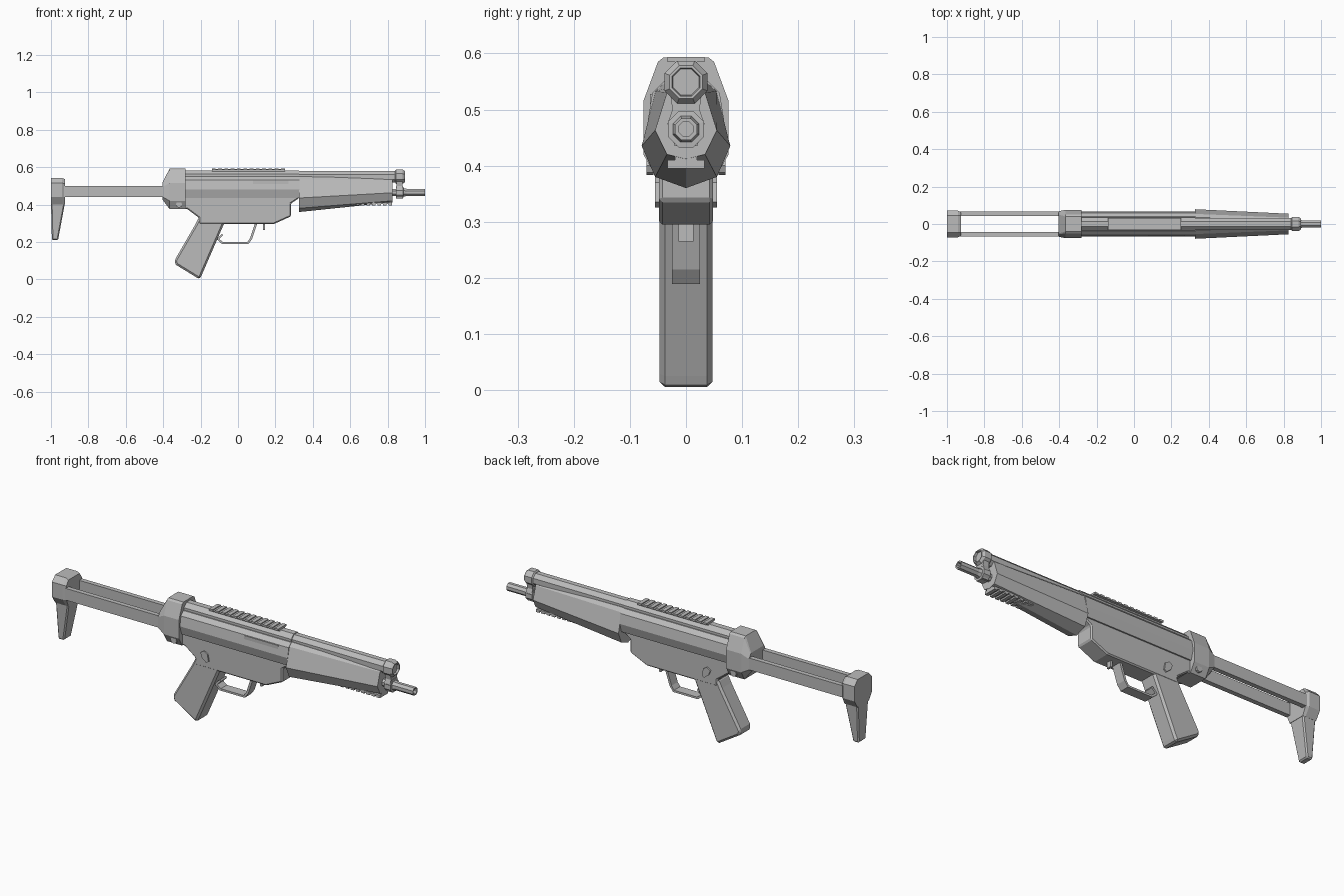
import bpy, bmesh, math
from mathutils import Matrix

cube = bpy.data.objects.get("Cube")
if cube:
    bpy.data.objects.remove(cube, do_unlink=True)

grey = bpy.data.materials.new("gunmetal_grey")
grey.use_nodes = True
COLOUR = (0.5, 0.5, 0.5, 1)
grey.diffuse_color = COLOUR
grey.node_tree.nodes["Principled BSDF"].inputs["Base Color"].default_value = COLOUR


def finish(name, bm, bevel=0):
    bmesh.ops.recalc_face_normals(bm, faces=bm.faces)
    mesh = bpy.data.meshes.new(name)
    bm.to_mesh(mesh)
    bm.free()
    mesh.materials.append(grey)
    obj = bpy.data.objects.new(name, mesh)
    bpy.context.collection.objects.link(obj)
    if bevel:
        mod = obj.modifiers.new("Chamfer", "BEVEL")
        mod.width, mod.segments = bevel, 1
        mod.limit_method, mod.angle_limit = "ANGLE", math.radians(50)
    return obj


def bridge(bm, rings):
    """Skin closed rings of points and cap both ends."""
    loops = [[bm.verts.new(p) for p in ring] for ring in rings]
    n = len(loops[0])
    for a, b in zip(loops, loops[1:]):
        for i in range(n):
            j = (i + 1) % n
            bm.faces.new((a[i], a[j], b[j], b[i]))
    bm.faces.new(loops[0])
    bm.faces.new(loops[-1])


def loft(name, sections, bevel=0):
    """Symmetric sections along x, each half outline as (y, z) from top to bottom."""
    bm = bmesh.new()
    rings = []
    for x, half in sections:
        other = [(-y, z) for y, z in reversed(half) if y > 0]
        rings.append([(x, y, z) for y, z in half + other])
    bridge(bm, rings)
    return finish(name, bm, bevel)


def slab(name, outline, half, bevel=0, y=0):
    """Side outline (x, z) extruded across y."""
    bm = bmesh.new()
    bridge(bm, [[(x, y + s * half, z) for x, z in outline] for s in (-1, 1)])
    return finish(name, bm, bevel)


def add_box(bm, x0, x1, half, z0, z1, y=0):
    m = Matrix.Translation(((x0 + x1) / 2, y, (z0 + z1) / 2))
    m = m @ Matrix.Diagonal((x1 - x0, 2 * half, z1 - z0, 1))
    bmesh.ops.create_cube(bm, size=1, matrix=m)


def turned(name, z, profile, sides=8):
    """Faceted part around the x axis, profile as (x, radius)."""
    turn = math.pi / sides
    bm = bmesh.new()
    bridge(bm, [[(x, r * math.cos(turn * (2 * i + 1)), z + r * math.sin(turn * (2 * i + 1)))
                 for i in range(sides)] for x, r in profile])
    return finish(name, bm)


def toothed_rail(name, x0, x1, count, base, tip, half):
    mid = (base + tip) / 2
    bm = bmesh.new()
    add_box(bm, x0, x1, half * 0.6, min(base, mid), max(base, mid))
    add_box(bm, x0, x1, half, min(mid, (mid + tip) / 2), max(mid, (mid + tip) / 2))
    step = (x1 - x0) / (count - 0.4)
    for i in range(count):
        a = x0 + i * step
        add_box(bm, a, a + step * 0.6, half, min(mid, tip), max(mid, tip))
    return finish(name, bm)


# Shoulder stock: plate, tapered toe and twin rails
butt = [(0.045, 0.542), (0.071, 0.515), (0.071, 0.44), (0.045, 0.40)]
butt_front = [(0.045, 0.535), (0.062, 0.51), (0.062, 0.44), (0.045, 0.40)]
loft("butt_plate", [(-1, butt), (-0.94, butt), (-0.925, butt_front)])
bm = bmesh.new()
bridge(bm, [[(x0, -w, z), (x1, -w, z), (x1, w, z), (x0, w, z)]
            for x0, x1, w, z in ((-1, -0.925, 0.045, 0.41), (-0.995, -0.962, 0.03, 0.21))])
finish("butt_toe", bm, 0.006)
for side, label in ((1, "left"), (-1, "right")):
    bm = bmesh.new()
    add_box(bm, -0.93, -0.39, 0.012, 0.44, 0.50, side * 0.054)
    finish("stock_rail_" + label, bm)

# Receiver body with rear cap
body = [(0.04, 0.55), (0.06, 0.53), (0.068, 0.48), (0.055, 0.435)]
loft("receiver", [(-0.29, body), (0.328, body)])
cap = [(0.04, 0.593), (0.05, 0.585), (0.076, 0.515), (0.076, 0.42), (0.05, 0.375)]
cap_rear = [(0.05, 0.52), (0.055, 0.515), (0.068, 0.495), (0.068, 0.44), (0.045, 0.425)]
loft("rear_cap", [(-0.403, cap_rear), (-0.365, cap), (-0.28, cap)])

# Upper tube, end plug and top rail
turned("upper_tube", 0.548, [(-0.285, 0.038), (0.325, 0.038), (0.326, 0.034), (0.85, 0.034)])
turned("tube_plug", 0.549, [(0.84, 0.034), (0.845, 0.041), (0.88, 0.041), (0.892, 0.032),
                            (0.892, 0.027), (0.882, 0.025)])
toothed_rail("top_rail", -0.14, 0.25, 12, 0.575, 0.594, 0.033)

# Trigger frame and grip
slab("trigger_frame", [(-0.35, 0.375), (-0.27, 0.375), (-0.21, 0.33), (-0.21, 0.295),
                       (0.19, 0.295), (0.283, 0.337), (0.283, 0.405), (0.328, 0.435),
                       (0.328, 0.45), (-0.36, 0.45)], 0.048, 0.006)
slab("grip", [(-0.21, 0.33), (-0.23, 0.29), (-0.34, 0.10), (-0.332, 0.078), (-0.205, 0.0),
              (-0.193, 0.025), (-0.075, 0.297), (-0.075, 0.33)], 0.047, 0.01)

# Trigger guard strap and release paddle
slab("trigger_guard", [(-0.085, 0.245), (-0.115, 0.215), (-0.085, 0.189), (0.055, 0.189),
                       (0.075, 0.215), (0.103, 0.298), (0.09, 0.298), (0.064, 0.219),
                       (0.05, 0.199), (-0.08, 0.199), (-0.1, 0.215), (-0.08, 0.235)], 0.025)
slab("release_paddle", [(0.133, 0.3), (0.133, 0.265), (0.144, 0.265), (0.144, 0.3)], 0.013)

# Selector levers, frame pins and ejection cover
for side, label in ((1, "left"), (-1, "right")):
    slab("selector_" + label, [(-0.175, 0.37), (-0.155, 0.382), (-0.135, 0.37), (-0.128, 0.335),
                               (-0.14, 0.325), (-0.165, 0.345)], 0.004, 0, side * 0.051)
    pin = [(-0.315 + 0.017 * math.cos(a * math.pi / 4),
            0.4 + 0.017 * math.sin(a * math.pi / 4)) for a in range(8)]
    slab("frame_pin_" + label, pin, 0.006, 0, side * 0.064)
slab("ejection_cover", [(0.08, 0.51), (0.27, 0.51), (0.27, 0.528), (0.08, 0.528)], 0.003, 0, -0.061)

# Tapered forearm with lower rail
loft("forearm", [
    (0.326, [(0.035, 0.55), (0.054, 0.533), (0.079, 0.435), (0.055, 0.38), (0, 0.36)]),
    (0.825, [(0.025, 0.54), (0.034, 0.53), (0.055, 0.463), (0.034, 0.42), (0, 0.412)])])
toothed_rail("lower_rail", 0.6, 0.823, 8, 0.425, 0.395, 0.033)

# Barrel, muzzle and front bracket
turned("barrel", 0.465, [(0.8, 0.02), (0.845, 0.02), (0.846, 0.035), (0.883, 0.035), (0.884, 0.025),
                         (0.9, 0.021), (1, 0.021), (1, 0.014), (0.96, 0.014)])
loft("front_bracket", [(x, [(0.03, 0.54), (0.024, 0.50), (0.033, 0.475), (0.02, 0.435)])
                       for x in (0.848, 0.88)])
